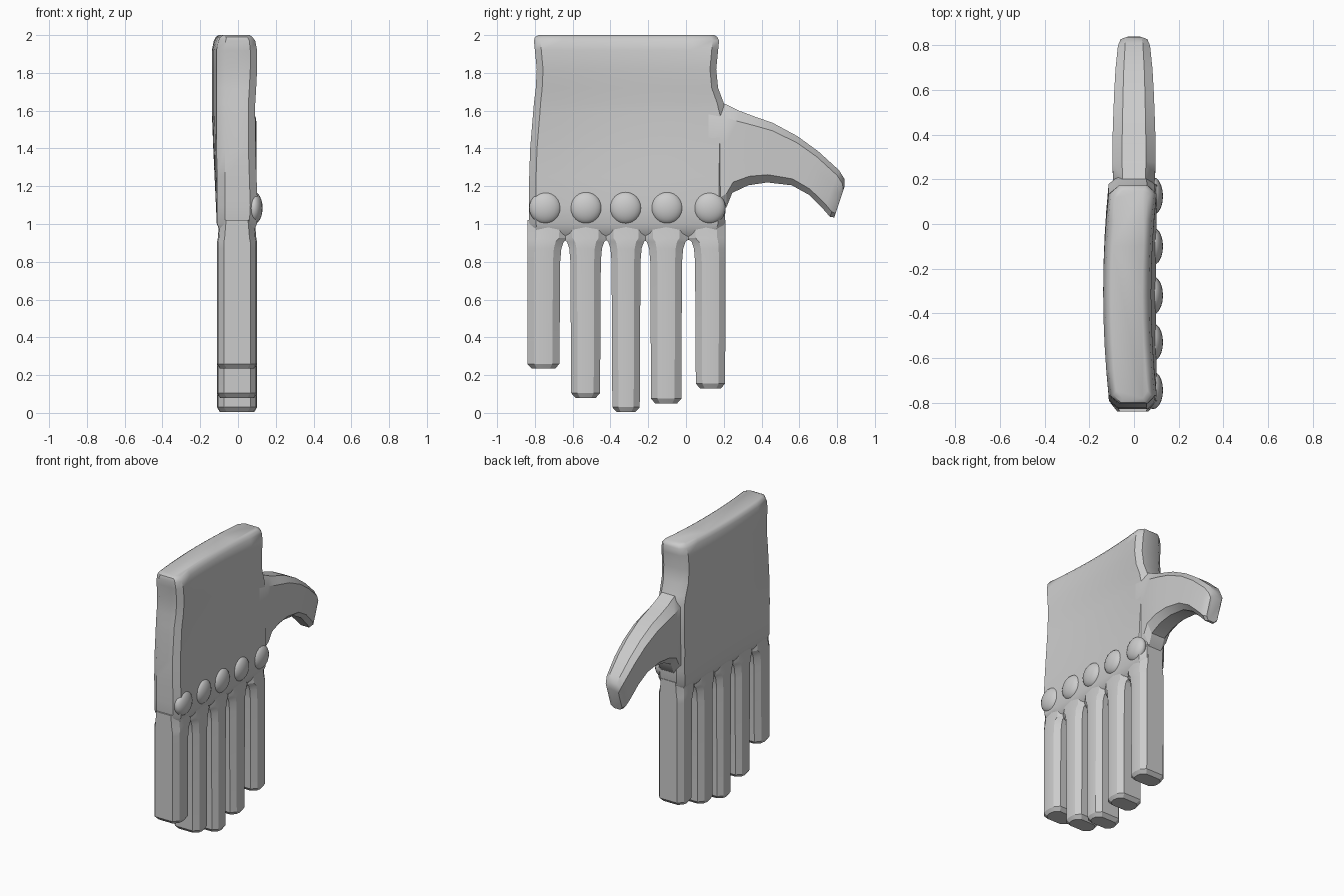
import bpy, bmesh, math
from mathutils import Vector

if "Cube" in bpy.data.objects:
    bpy.data.objects.remove(bpy.data.objects["Cube"])

skin = bpy.data.materials.new("light grey")
skin.diffuse_color = (0.6, 0.6, 0.6, 1)
skin.use_nodes = True
skin.node_tree.nodes["Principled BSDF"].inputs["Base Color"].default_value = skin.diffuse_color


def finish(obj, angle=35):
    obj.data.materials.append(skin)
    bpy.ops.object.select_all(action='DESELECT')
    obj.select_set(True)
    bpy.context.view_layer.objects.active = obj
    bpy.ops.object.shade_smooth_by_angle(angle=math.radians(angle))


def loft(name, rings, angle=35):
    """Skin a list of equal-length rings and cap both ends."""
    bm = bmesh.new()
    loops = [[bm.verts.new(p) for p in ring] for ring in rings]
    n = len(loops[0])
    for a, b in zip(loops, loops[1:]):
        for i in range(n):
            j = (i + 1) % n
            bm.faces.new((a[i], a[j], b[j], b[i]))
    bm.faces.new(loops[0])
    bm.faces.new(loops[-1])
    bmesh.ops.recalc_face_normals(bm, faces=bm.faces)
    me = bpy.data.meshes.new(name)
    bm.to_mesh(me)
    bm.free()
    obj = bpy.data.objects.new(name, me)
    bpy.context.collection.objects.link(obj)
    finish(obj, angle)
    return obj


def section(x0, x1, cut_x, cut_t, steps):
    """Chamfered rectangle as (x, t) pairs, t running 0..1 across the width."""
    ts = [cut_t + (1 - 2 * cut_t) * i / steps for i in range(steps + 1)]
    pts = [(x1, t) for t in ts] + [(x1 - cut_x, 1), (x0 + cut_x, 1)]
    return pts + [(x0, t) for t in reversed(ts)] + [(x0 + cut_x, 0), (x1 - cut_x, 0)]


# Palm: stations of height, front edge, back edge, thickness range, chamfer
stations = [
    (0.915, -0.78, 0.15, -0.06, 0.05, 0.03),
    (0.95, -0.82, 0.19, -0.09, 0.08, 0.035),
    (1.00, -0.83, 0.205, -0.11, 0.10, 0.04),
    (1.10, -0.83, 0.21, -0.11, 0.105, 0.04),
    (1.25, -0.83, 0.21, -0.11, 0.10, 0.04),
    (1.40, -0.825, 0.215, -0.11, 0.095, 0.04),
    (1.58, -0.81, 0.215, -0.11, 0.095, 0.04),
    (1.64, -0.805, 0.20, -0.11, 0.095, 0.04),
    (1.72, -0.795, 0.17, -0.11, 0.10, 0.04),
    (1.82, -0.79, 0.16, -0.11, 0.105, 0.04),
    (1.92, -0.80, 0.17, -0.11, 0.105, 0.04),
    (1.97, -0.805, 0.175, -0.10, 0.095, 0.035),
    (1.99, -0.80, 0.165, -0.09, 0.08, 0.03),
    (2.00, -0.78, 0.15, -0.075, 0.065, 0.025),
]
rings = []
for z, lo, hi, x0, x1, cut in stations:
    bow = 0.028 * min(1, max(0, (z - 0.95) / 0.6))
    rings.append([Vector((x - bow * (1 - (2 * t - 1) ** 2), lo + (hi - lo) * t, z))
                  for x, t in section(x0, x1, cut, 0.035, 8)])
loft("palm", rings, 40)

# Fingers: front edge, back edge, tip height
fingers = [(-0.84, -0.67, 0.235), (-0.608, -0.455, 0.08), (-0.39, -0.245, 0.005),
           (-0.185, -0.025, 0.05), (0.052, 0.207, 0.13)]
for k, (lo, hi, tip) in enumerate(fingers):
    rings = []
    levels = [(tip, -0.022, 0.015), (tip + 0.025, 0, 0), (0.80, 0.004, 0),
              (0.87, 0.010, 0), (0.905, 0.022, 0), (0.925, 0.045, 0.004), (1.02, 0.05, 0.012)]
    for z, flare, thin in levels:
        a, b = max(lo - flare, -0.84), min(hi + flare, 0.21)
        ring = []
        for x, t in section(-0.105 + thin, 0.095 - thin, 0.03, 0.22, 2):
            ridge = math.copysign(0.006, x) if t == 0.5 else 0
            ring.append(Vector((x + ridge, a + (b - a) * t, z)))
        rings.append(ring)
    loft("finger_%d" % (k + 1), rings, 22)

# Knuckle bumps along the back of the hand
for k, y in enumerate((-0.745, -0.53, -0.32, -0.10, 0.125)):
    bpy.ops.mesh.primitive_uv_sphere_add(segments=20, ring_count=12, radius=1,
                                         location=(0.085, y, 1.085))
    bump = bpy.context.object
    bump.name = "knuckle_%d" % (k + 1)
    bump.scale = (0.045, 0.085, 0.085)
    finish(bump, 60)

# Thumb: upper point, lower point (y, z), half thickness
path = [
    ((0.12, 1.66), (0.12, 1.02), 0.088),
    ((0.21, 1.635), (0.215, 1.09), 0.094),
    ((0.28, 1.60), (0.245, 1.165), 0.097),
    ((0.36, 1.57), (0.33, 1.205), 0.097),
    ((0.46, 1.535), (0.43, 1.22), 0.094),
    ((0.59, 1.465), (0.56, 1.205), 0.089),
    ((0.70, 1.385), (0.65, 1.155), 0.083),
    ((0.81, 1.285), (0.73, 1.075), 0.072),
    ((0.838, 1.24), (0.762, 1.038), 0.06),
    ((0.84, 1.20), (0.785, 1.035), 0.045),
]
rings = []
for up, low, half in path:
    up, low = Vector((0, *up)), Vector((0, *low))
    ring = []
    for x, t in section(-half, half, half * 0.45, 0.13, 3):
        p = low.lerp(up, t)
        p.x = x
        ring.append(p)
    rings.append(ring)
loft("thumb", rings, 32)
